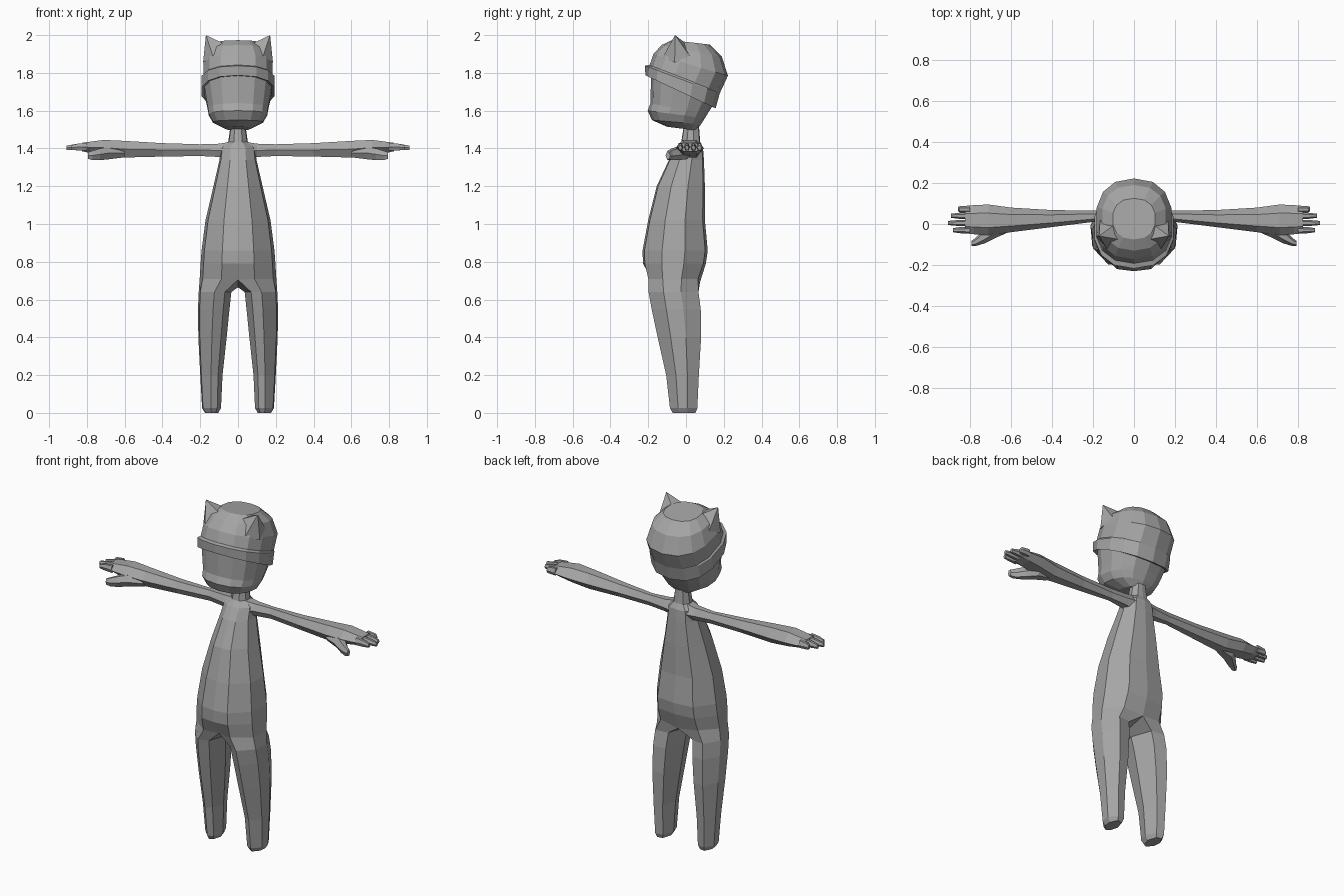
import bpy, bmesh, math
from mathutils import Vector

if "Cube" in bpy.data.objects:
    bpy.data.objects.remove(bpy.data.objects["Cube"])

grey = bpy.data.materials.new("plain grey")
grey.diffuse_color = (0.38, 0.38, 0.38, 1)
grey.use_nodes = True
grey.node_tree.nodes["Principled BSDF"].inputs["Base Color"].default_value = grey.diffuse_color


def make(name, bm, mirror=False):
    """Turn a bmesh into a flat-shaded object, optionally mirrored in x."""
    bmesh.ops.recalc_face_normals(bm, faces=bm.faces)
    me = bpy.data.meshes.new(name)
    bm.to_mesh(me)
    bm.free()
    me.materials.append(grey)
    ob = bpy.data.objects.new(name, me)
    bpy.context.collection.objects.link(ob)
    if mirror:
        mod = ob.modifiers.new("mirror", 'MIRROR')
        mod.merge_threshold = 0.001
        mod.use_clip = True
    return ob


def bridge(bm, a, b, closed=True):
    n = len(a)
    for i in range(n if closed else n - 1):
        j = (i + 1) % n
        bm.faces.new((a[i], a[j], b[j], b[i]))


def loft(bm, rings):
    """Closed rings joined into a capped tube."""
    vs = [[bm.verts.new(p) for p in r] for r in rings]
    for a, b in zip(vs, vs[1:]):
        bridge(bm, a, b)
    bm.faces.new(vs[0])
    bm.faces.new(vs[-1])
    return vs


# Body: one half, legs running into torso and neck, then mirrored
leg_shape = [(.2, .1), (.52, 0), (.95, .3), (1, .65), (.7, 1), (.25, .95), (0, .5)]
torso_shape = [(0, 0), (.43, .03), (.92, .3), (1, .65), (.6, .96), (0, 1)]
# z, inner x, outer x, front y, back y
legs = [(0, .105, .175, -.07, .05), (.025, .09, .19, -.085, .06),
        (.2, .082, .2, -.105, .068), (.4, .06, .21, -.15, .08),
        (.55, .045, .212, -.182, .078), (.64, .035, .208, -.198, .066)]
# z, half width, front y, back y
torso = [(.71, .203, -.208, .075), (.79, .198, -.228, .105), (.86, .193, -.23, .115),
         (1.02, .172, -.2, .1), (1.2, .13, -.155, .1), (1.34, .098, -.09, .095),
         (1.405, .09, -.05, .09), (1.435, .052, -.025, .075), (1.53, .038, -.01, .068)]
bm = bmesh.new()
prev = None
for z, xi, xo, f, b in legs:
    ring = [bm.verts.new((xi + u * (xo - xi), f + v * (b - f), z)) for u, v in leg_shape]
    if prev:
        bridge(bm, prev, ring)
    else:
        bm.faces.new(ring)
    prev = ring
for k, (z, w, f, b) in enumerate(torso):
    ring = [bm.verts.new((u * w, f + v * (b - f), z)) for u, v in torso_shape]
    if k == 0:  # crotch: lower the centre line and pull it inward
        ring[0].co += Vector((0, .03, -.005))
        ring[5].co.z -= .015
        crotch = bm.verts.new((0, -.06, .665))
        bridge(bm, prev, ring + [crotch])
    else:
        bridge(bm, prev, ring, closed=False)
    prev = ring
make("body", bm, mirror=True)


# Arms and hands: six-sided tubes running along x
def section(x, y0, y1, z0, z1):
    pts = [(0, .5), (.25, 0), (.75, 0), (1, .45), (.72, 1), (.25, 1)]
    return [(x, y0 + u * (y1 - y0), z0 + v * (z1 - z0)) for u, v in pts]


bm = bmesh.new()
loft(bm, [section(*s) for s in [
    (.04, -.03, .085, 1.345, 1.435), (.1, -.005, .075, 1.355, 1.425),
    (.2, .01, .065, 1.36, 1.422), (.4, -.015, .068, 1.357, 1.428),
    (.6, -.04, .08, 1.352, 1.44), (.71, -.055, .095, 1.365, 1.445),
    (.78, -.05, .092, 1.375, 1.436), (.825, -.045, .088, 1.385, 1.43)]])
make("arm", bm, mirror=True)

bm = bmesh.new()
for y, tip in [(.072, .858), (.04, .893), (.005, .907), (-.03, .882)]:
    loft(bm, [section(.80, y - .016, y + .016, 1.388, 1.43),
              section(.85, y - .015, y + .015, 1.39, 1.425),
              section(tip, y - .010, y + .010, 1.393, 1.415)])
make("fingers", bm, mirror=True)

bm = bmesh.new()
loft(bm, [section(*s) for s in [
    (.60, -.035, .03, 1.353, 1.40), (.68, -.07, .03, 1.343, 1.41),
    (.73, -.095, -.02, 1.338, 1.40), (.77, -.107, -.065, 1.338, 1.388),
    (.793, -.108, -.083, 1.345, 1.38)]])
make("thumb", bm, mirror=True)


# Head: tilted rings from chin to hat top
def tilted(yf, zf, yb, zb, w, n=14, power=.85):
    pts = []
    for i in range(n):
        a = 2 * math.pi * i / n
        s, c = math.sin(a), math.cos(a)
        t = .5 - .5 * math.copysign(abs(c) ** power, c)
        x = w * math.copysign(abs(s) ** power, s)
        pts.append((x, yf + t * (yb - yf), zf + t * (zb - zf)))
    return pts


bm = bmesh.new()
loft(bm, [tilted(*r) for r in [
    (-.10, 1.515, .055, 1.495, .065), (-.18, 1.55, .08, 1.528, .135),
    (-.203, 1.60, .1, 1.56, .158), (-.188, 1.64, .112, 1.58, .163),
    (-.185, 1.80, .15, 1.64, .184)]])
make("face", bm)

bm = bmesh.new()
loft(bm, [tilted(*r) for r in [
    (-.18, 1.785, .14, 1.62, .182), (-.215, 1.787, .157, 1.612, .197),
    (-.217, 1.838, .178, 1.69, .197), (-.195, 1.842, .176, 1.70, .188)]])
make("hat_band", bm)

bm = bmesh.new()
rings = loft(bm, [tilted(*r) for r in [
    (-.195, 1.835, .178, 1.69, .188), (-.172, 1.90, .222, 1.785, .186),
    (-.13, 1.947, .19, 1.885, .158), (-.075, 1.973, .125, 1.95, .105)]])
bmesh.ops.poke(bm, faces=[f for f in bm.faces if len(f.verts) > 4 and
                          f.calc_center_median().z > 1.9], offset=.018)
make("hat", bm)

# Ears: pointed pyramids on the hat corners
bm = bmesh.new()
base = [(.185, -.06, 1.855), (.13, -.125, 1.88), (.075, -.075, 1.955),
        (.09, .0, 1.955), (.165, .03, 1.875)]
vs = [bm.verts.new(p) for p in base]
tip = bm.verts.new((.17, -.058, 2.0))
bm.faces.new(vs)
for i in range(5):
    bm.faces.new((vs[i], vs[(i + 1) % 5], tip))
make("ears", bm, mirror=True)
